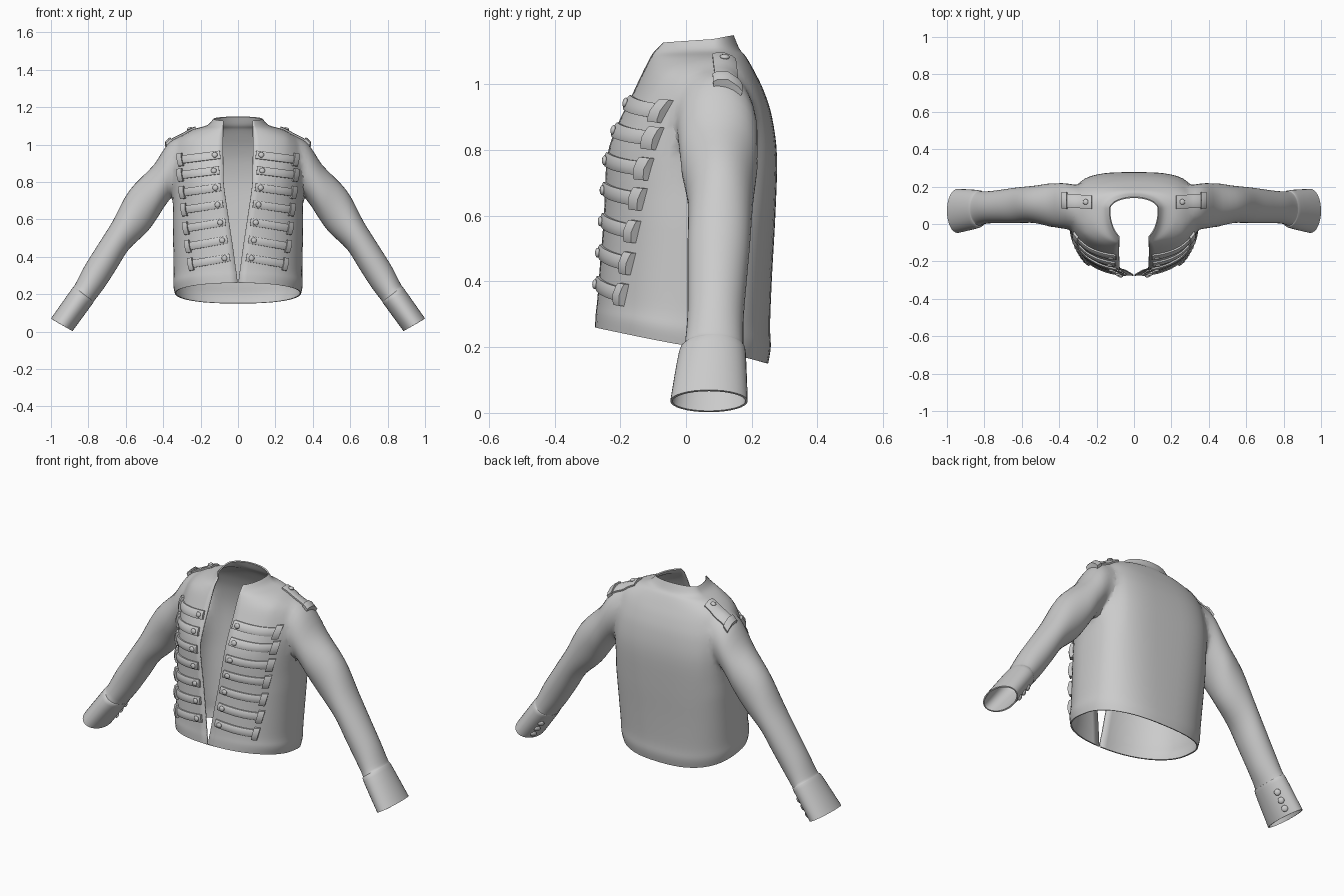
import bpy, bmesh, math
from mathutils import Vector
from mathutils.bvhtree import BVHTree

if "Cube" in bpy.data.objects:
    bpy.data.objects.remove(bpy.data.objects["Cube"])


def spline(rows, n):
    """Catmull-Rom interpolation of table rows, n steps per span."""
    out = []
    for i in range(len(rows) - 1):
        a, b = rows[max(i - 1, 0)], rows[i]
        c, d = rows[i + 1], rows[min(i + 2, len(rows) - 1)]
        for k in range(n):
            t = k / n
            out.append([0.5 * (2*q + (r - p)*t + (2*p - 5*q + 4*r - s)*t*t + (3*q - p - 3*r + s)*t**3)
                        for p, q, r, s in zip(a, b, c, d)])
    return out + [list(rows[-1])]


def finish(name, bm, angle=45):
    me = bpy.data.meshes.new(name)
    bm.to_mesh(me)
    bm.free()
    ob = bpy.data.objects.new(name, me)
    bpy.context.collection.objects.link(ob)
    bpy.ops.object.select_all(action='DESELECT')
    ob.select_set(True)
    bpy.context.view_layer.objects.active = ob
    bpy.ops.object.shade_smooth_by_angle(angle=math.radians(angle))
    return ob


tags = [bpy.data.materials.new("keep"), bpy.data.materials.new("remove")]


def tube(name, rings, front_gap=False):
    """Closed solid lofted through rings; end caps (and front strip) tagged for removal."""
    bm = bmesh.new()
    vs = [[bm.verts.new(p) for p in r] for r in rings]
    n = len(vs[0])
    for a, b in zip(vs, vs[1:]):
        for i in range(n):
            j = (i + 1) % n
            f = bm.faces.new((a[i], a[j], b[j], b[i]))
            f.material_index = int(front_gap and j == 0)
    for ring in (vs[0], vs[-1]):
        mid = bm.verts.new(sum((v.co for v in ring), Vector()) / n)
        for i in range(n):
            bm.faces.new((ring[i], ring[(i + 1) % n], mid)).material_index = 1
    bmesh.ops.recalc_face_normals(bm, faces=bm.faces)
    ob = finish(name, bm)
    for m in tags:
        ob.data.materials.append(m)
    return ob


# Torso levels: z front, z back, half width, y front, y back, y middle, half opening, back squareness
levels = [
    (.26, .15, .338, -.277, .25, .0, .003, .8),
    (.30, .20, .346, -.275, .258, .0, .006, .78),
    (.345, .27, .344, -.27, .256, .01, .013, .75),
    (.45, .42, .346, -.262, .262, .02, .027, .7),
    (.60, .60, .349, -.25, .272, .03, .05, .65),
    (.78, .78, .35, -.24, .277, .04, .076, .62),
    (.88, .90, .35, -.207, .262, .05, .079, .65),
    (.96, .98, .342, -.168, .237, .06, .08, .7),
    (1.03, 1.04, .315, -.135, .208, .07, .08, .75),
    (1.075, 1.085, .24, -.112, .182, .08, .08, .85),
    (1.098, 1.108, .165, -.098, .163, .08, .08, .95),
    (1.125, 1.15, .132, -.07, .145, .08, .08, 1.0),
]


def torso_ring(row, n=30):
    zf, zb, w, yf, yb, yc, gap, pb = row
    pf = .92
    a0 = math.asin((max(gap, .003) / w) ** (1 / pf))
    df = (yc - yf) / math.cos(a0) ** pf
    half = []
    for i in range(n + 1):
        a = a0 + (math.pi - a0) * i / n
        c, s = math.cos(a), max(math.sin(a), 0)
        if i == n:
            s = 0
        p = pf if c > 0 else pb
        y = yc - df * c ** p if c > 0 else yc + (yb - yc) * (-c) ** p
        half.append(Vector((w * s ** p, y, zf + (zb - zf) * (1 - c) / 2)))
    return half + [Vector((-p.x, p.y, p.z)) for p in half[-2::-1]]


jacket = tube("jacket_shell", [torso_ring(r) for r in spline(levels, 4)], True)

# Sleeve stations: outer x, z, inner x, z, y middle, y half depth
stations = [
    (.24, 1.04, .24, .79, .09, .10),
    (.362, 1.03, .335, .735, .095, .125),
    (.447, .895, .40, .655, .10, .12),
    (.58, .755, .48, .54, .105, .10),
    (.67, .59, .583, .44, .10, .095),
    (.745, .47, .65, .335, .095, .09),
    (.82, .35, .715, .235, .09, .086),
    (.872, .25, .768, .165, .085, .09),
    (.893, .222, .782, .143, .08, .102),
    (1.0, .07, .885, .002, .07, .118),
]
for s in (1, -1):
    rings = []
    for ox, oz, ix, iz, yc, yh in spline(stations, 4):
        ring = []
        for k in range(32):
            c, q = math.cos(k * math.tau / 32), math.sin(k * math.tau / 32)
            ring.append(Vector((s * ((ox + ix) / 2 + c * (ox - ix) / 2), yc + q * yh,
                                (oz + iz) / 2 + c * (oz - iz) / 2)))
        rings.append(ring)
    sleeve = tube("sleeve", rings)
    mod = jacket.modifiers.new("join", 'BOOLEAN')
    mod.operation, mod.solver, mod.object = 'UNION', 'EXACT', sleeve
    bpy.context.view_layer.objects.active = jacket
    bpy.ops.object.modifier_apply(modifier=mod.name)
    bpy.data.objects.remove(sleeve)

# Open the front, neck, hem and cuffs, and soften the armhole seams
bm = bmesh.new()
bm.from_mesh(jacket.data)
bmesh.ops.delete(bm, geom=[f for f in bm.faces if f.material_index == 1], context='FACES')
seam = [v for v in bm.verts if .25 < abs(v.co.x) < .45 and v.co.z > .6]
bmesh.ops.remove_doubles(bm, verts=seam, dist=.006)
seam = [v for v in bm.verts if .27 < abs(v.co.x) < .43 and v.co.z > .64 and not v.is_boundary]
for _ in range(6):
    bmesh.ops.smooth_vert(bm, verts=seam, factor=.5, use_axis_x=True, use_axis_y=True, use_axis_z=True)
bm.normal_update()
surface = BVHTree.FromBMesh(bm)
bm.to_mesh(jacket.data)
bm.free()
jacket.data.materials.clear()
for m in tags:
    bpy.data.materials.remove(m)
bpy.context.view_layer.objects.active = jacket
jacket.select_set(True)
bpy.ops.object.shade_smooth_by_angle(angle=math.radians(60))
thick = jacket.modifiers.new("cloth", 'SOLIDIFY')
thick.thickness, thick.offset = .007, -1


def cast(p, d):
    """Project a point onto the cloth along d."""
    hit, nor, _, _ = surface.ray_cast(p - d, d)
    return (hit, (nor - d).normalized()) if hit else (p, -d)


def pad(bm, a, b, wide, d, h, nu=10):
    """Raised cushion strip from a to b following the cloth."""
    us = [0] + [i / nu for i in range(nu + 1)] + [1]
    vs = [-1, -1, -.7, 0, .7, 1, 1]
    grid = []
    for i, u in enumerate(us):
        row = []
        for j, v in enumerate(vs):
            hit, nor = cast(a.lerp(b, u) + wide * v, d)
            rim = i in (0, len(us) - 1) or j in (0, len(vs) - 1)
            row.append(bm.verts.new(hit + nor * (-.004 if rim else h * (1 - .4 * v * v))))
        grid.append(row)
    faces = [bm.faces.new((p[j], p[j + 1], q[j + 1], q[j]))
             for p, q in zip(grid, grid[1:]) for j in range(len(vs) - 1)]
    bmesh.ops.recalc_face_normals(bm, faces=faces)


def button(bm, p, d, r, lift):
    hit, nor = cast(p, d)
    m = nor.to_track_quat('Z', 'Y').to_matrix().to_4x4()
    m.translation = hit + nor * lift
    made = bmesh.ops.create_uvsphere(bm, u_segments=16, v_segments=8, radius=r)['verts']
    bmesh.ops.scale(bm, vec=(1, 1, .5), verts=made)
    bmesh.ops.transform(bm, matrix=m, verts=made)


# Front braid: inner x, z, outer x, z
braid = [(.095, .945, .305, .918), (.1, .862, .305, .836), (.092, .772, .295, .743),
         (.08, .682, .285, .651), (.066, .587, .275, .552), (.056, .492, .265, .455),
         (.044, .396, .25, .36)]
back, down = Vector((0, 1, 0)), Vector((0, 0, -1))
for side, s in (("left", 1), ("right", -1)):
    bars, tabs, studs = bmesh.new(), bmesh.new(), bmesh.new()
    for xi, zi, xo, zo in braid:
        a, b = Vector((s * xi, 0, zi)), Vector((s * xo, 0, zo))
        along = (b - a).normalized()
        up = Vector((-along.z, 0, along.x)) * s
        pad(bars, a, b, up * .021, back, .014)
        pad(tabs, b - along * .012, b + along * .012, up * .034, back, .024, 4)
        button(studs, a + along * .028, back, .015, .016)
    # Shoulder straps with end loop and button
    strap = bmesh.new()
    a, b = Vector((s * .225, .115, 1)), Vector((s * .375, .125, 1))
    pad(strap, a, b, Vector((0, .035, 0)), down, .014)
    pad(strap, a.lerp(b, .87), b.lerp(a, -.04), Vector((0, .042, 0)), down, .026, 4)
    button(studs, a.lerp(b, .2), down, .015, .015)
    # Cuff buttons on the inner back of each sleeve
    for t in (.3, .55, .8):
        mid = Vector((s * (.838 + .105 * t), .08 - .01 * t, .183 - .147 * t))
        out = Vector((-.85 * s * .6, .8, -.5 * .6)).normalized()
        hit, nor, _, _ = surface.ray_cast(mid + out * .25, -out)
        if hit:
            button(studs, hit + out * .9, -out, .017, .002)
    finish(side + "_braid_bars", bars)
    finish(side + "_braid_tabs", tabs)
    finish(side + "_shoulder_strap", strap)
    finish(side + "_buttons", studs)
